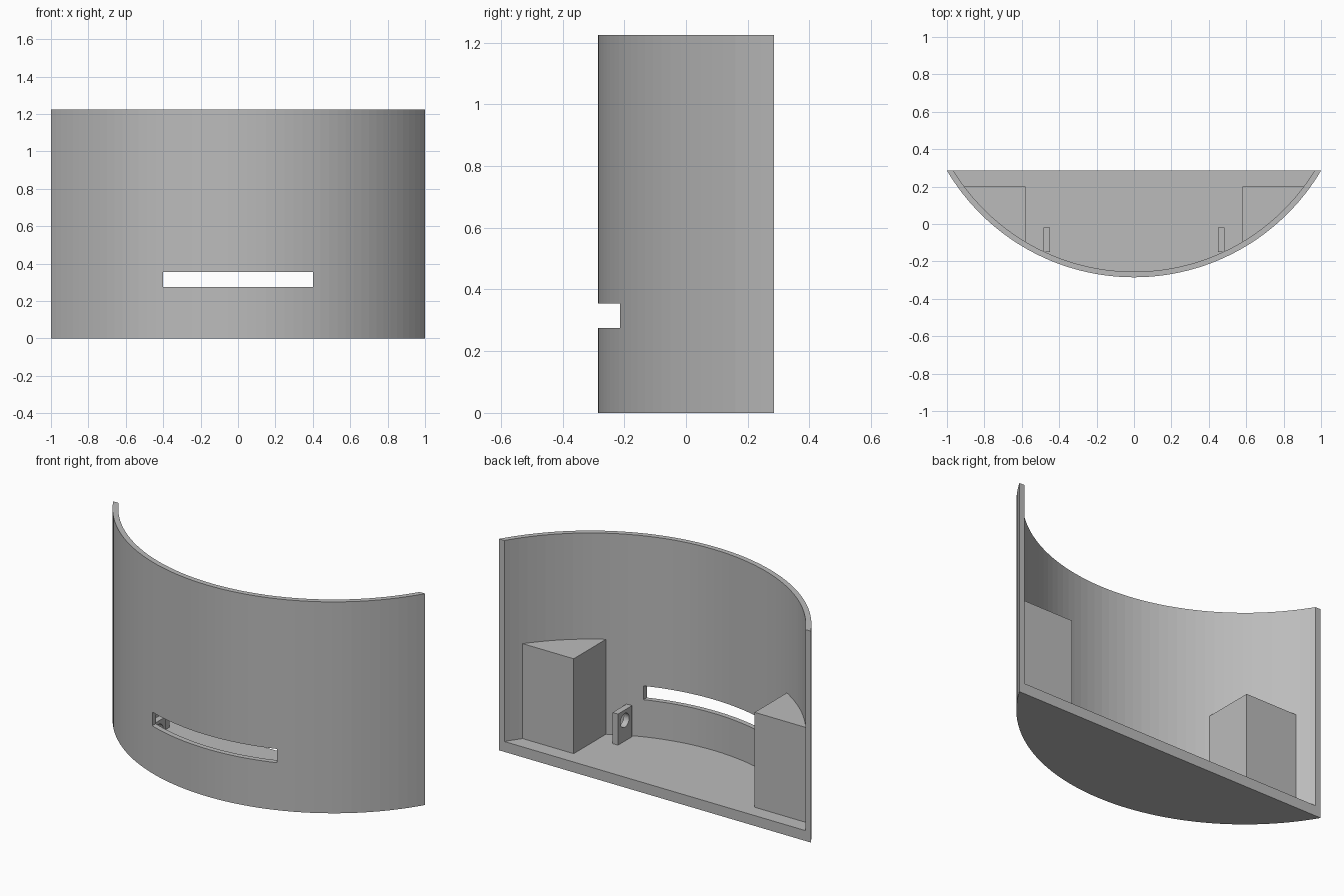
import bpy, bmesh, math

cube = bpy.data.objects.get("Cube")
if cube:
    bpy.data.objects.remove(cube, do_unlink=True)

# Main dimensions
OUTER, WALL, CENTRE_Y = 1.162, 0.03, 0.877
INNER = OUTER - WALL
BACK, HEIGHT, FLOOR = 0.285, 1.225, 0.06

grey = bpy.data.materials.new("plain grey")
grey.use_nodes = True
grey.diffuse_color = (0.5, 0.5, 0.5, 1)
grey.node_tree.nodes["Principled BSDF"].inputs["Base Color"].default_value = grey.diffuse_color


def arc(radius, x0, x1, steps):
    """Points along the front curve from x0 to x1."""
    a0, a1 = math.asin(x0 / radius), math.asin(x1 / radius)
    angles = [a0 + (a1 - a0) * i / steps for i in range(steps + 1)]
    return [(radius * math.sin(a), CENTRE_Y - radius * math.cos(a)) for a in angles]


def half_chord(radius, y):
    return math.sqrt(radius ** 2 - (CENTRE_Y - y) ** 2)


def prism(name, outline, z0, z1):
    """Extrude a plan outline from z0 up to z1."""
    bm = bmesh.new()
    face = bm.faces.new([bm.verts.new((x, y, z0)) for x, y in outline])
    top = bmesh.ops.extrude_face_region(bm, geom=[face])["geom"]
    bmesh.ops.translate(bm, vec=(0, 0, z1 - z0),
                        verts=[v for v in top if isinstance(v, bmesh.types.BMVert)])
    bmesh.ops.recalc_face_normals(bm, faces=bm.faces)
    mesh = bpy.data.meshes.new(name)
    bm.to_mesh(mesh)
    bm.free()
    mesh.materials.append(grey)
    obj = bpy.data.objects.new(name, mesh)
    bpy.context.collection.objects.link(obj)
    return obj


def box(name, x0, x1, y0, y1, z0, z1):
    return prism(name, [(x0, y0), (x1, y0), (x1, y1), (x0, y1)], z0, z1)


def cut(target, cutter):
    """Subtract the cutter, apply, and remove it."""
    mod = target.modifiers.new("cut", "BOOLEAN")
    mod.operation, mod.solver, mod.object = "DIFFERENCE", "EXACT", cutter
    bpy.context.view_layer.objects.active = target
    bpy.ops.object.modifier_apply(modifier=mod.name)
    bpy.data.objects.remove(cutter, do_unlink=True)


# Curved shell with floor, hollowed out from the back and top
w = half_chord(OUTER, BACK)
shell = prism("curved_shell", arc(OUTER, -w, w, 48), 0, HEIGHT)
w = half_chord(INNER, BACK + 0.1)
cut(shell, prism("hollow_cutter", arc(INNER, -w, w, 52), FLOOR, HEIGHT + 0.2))

# Slot through the front wall
cut(shell, box("slot_cutter", -0.4, 0.4, -0.5, 0, 0.275, 0.355))

for side, label in ((1, "left"), (-1, "right")):
    # Corner block following the wall, slightly sunk into it
    r = INNER + 0.008
    curve = arc(r, 0.58, half_chord(r, 0.2), 16)
    prism(label + "_corner_block", [(side * x, y) for x, y in curve + [(0.58, 0.2)]],
          FLOOR - 0.01, 0.61)

    # Small upright tab with a round hole
    x0, x1 = sorted((side * 0.45, side * 0.485))
    tab = box(label + "_tab", x0, x1, -0.15, -0.02, FLOOR - 0.01, 0.24)
    bpy.ops.mesh.primitive_cylinder_add(vertices=32, radius=0.04, depth=0.2,
                                        location=(side * 0.467, -0.083, 0.18),
                                        rotation=(0, math.pi / 2, 0))
    hole = bpy.context.object
    hole.data.materials.append(grey)
    bpy.context.view_layer.update()
    cut(tab, hole)
